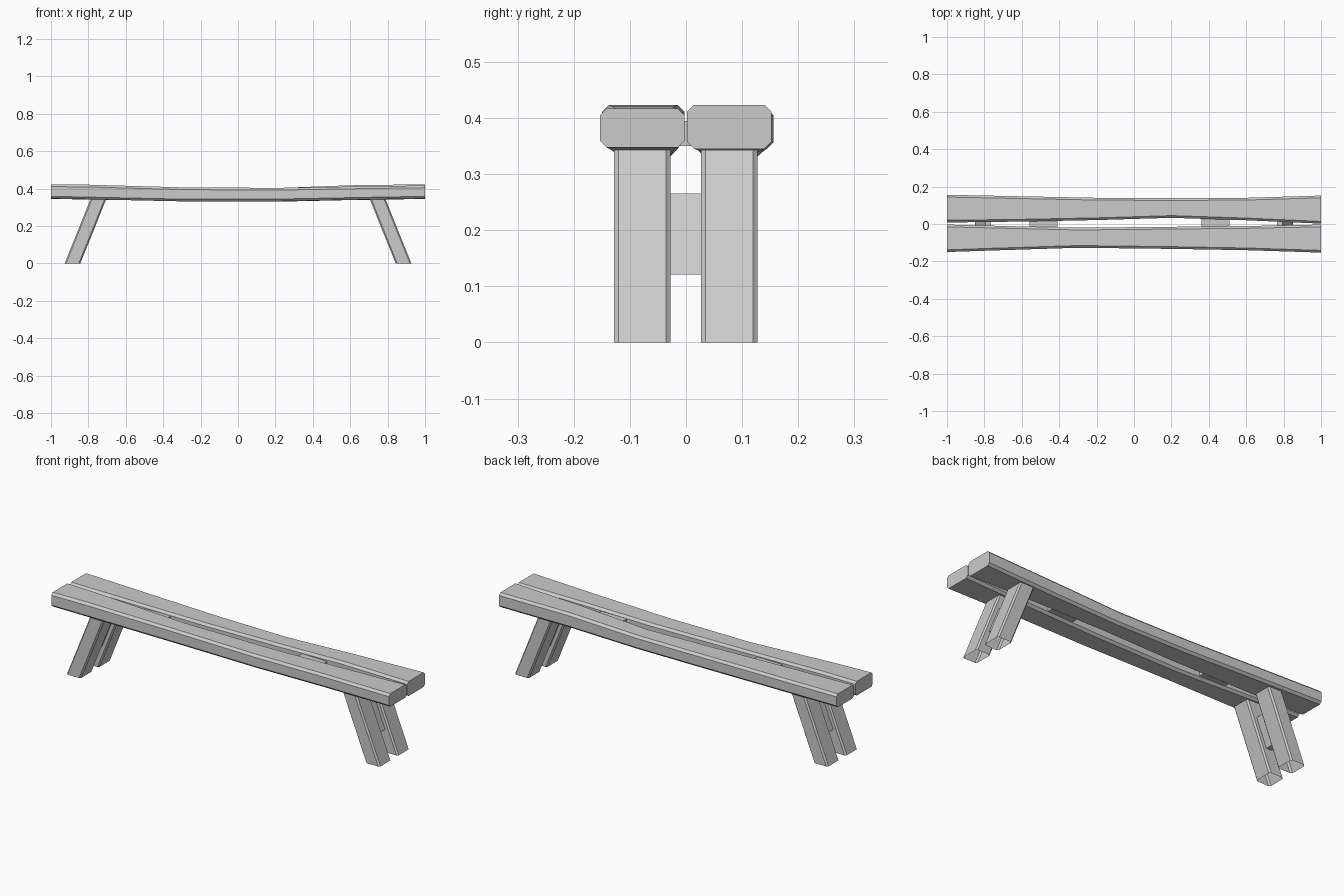
import bpy

if "Cube" in bpy.data.objects:
    bpy.data.objects.remove(bpy.data.objects["Cube"])


def mesh_object(name, verts, faces):
    me = bpy.data.meshes.new(name)
    me.from_pydata(verts, [], faces)
    me.validate()
    ob = bpy.data.objects.new(name, me)
    bpy.context.collection.objects.link(ob)
    return ob


def chamfered(a0, a1, b0, b1, c):
    """Octagonal outline of a rectangle with cut corners."""
    return [(a0 + c, b0), (a1 - c, b0), (a1, b0 + c), (a1, b1 - c),
            (a1 - c, b1), (a0 + c, b1), (a0, b1 - c), (a0, b0 + c)]


def loft(name, rings, cap_start=True, cap_end=True):
    n = len(rings[0])
    verts = [v for r in rings for v in r]
    faces = [(i * n + j, i * n + (j + 1) % n, (i + 1) * n + (j + 1) % n, (i + 1) * n + j)
             for i in range(len(rings) - 1) for j in range(n)]
    if cap_start:
        faces.append(tuple(reversed(range(n))))
    if cap_end:
        faces.append(tuple(range(len(verts) - n, len(verts))))
    return mesh_object(name, verts, faces)


def plank(name, stations):
    loft(name, [[(x, y, z) for y, z in chamfered(y0, y1, z0, z1, 0.012)]
                for x, y0, y1, z0, z1 in stations])


# Seat planks, slightly bowed: x, y range, z range
plank("front_plank", [
    (-1.0, -0.150, -0.003, 0.347, 0.423), (-0.8, -0.143, -0.008, 0.343, 0.421),
    (-0.3, -0.127, -0.020, 0.332, 0.407), (0.2, -0.133, -0.015, 0.332, 0.404),
    (0.6, -0.140, -0.011, 0.340, 0.411), (1.0, -0.153, -0.003, 0.347, 0.417)])
plank("back_plank", [
    (-1.0, 0.008, 0.156, 0.345, 0.417), (-0.6, 0.013, 0.148, 0.339, 0.411),
    (-0.2, 0.021, 0.140, 0.332, 0.405), (0.2, 0.033, 0.138, 0.330, 0.403),
    (0.6, 0.020, 0.140, 0.339, 0.418), (1.0, 0.002, 0.152, 0.345, 0.423)])

# Blocks joining the planks
for side, x0, x1 in (("left", -0.56, -0.41), ("right", 0.36, 0.51)):
    loft(side + "_plank_spacer",
         [[(x, y, z) for y, z in chamfered(-0.03, 0.05, 0.35, 0.395, 0)[::2]]
          for x in (x0, x1)])


# Splayed legs and the brace between each pair
def lean(z):
    return 0.885 - 0.402 * z


for side, s in (("left", -1), ("right", 1)):
    for row, yc in (("front", -0.078), ("back", 0.077)):
        outline = chamfered(-0.042, 0.042, yc - 0.05, yc + 0.05, 0.008)
        if s < 0:
            outline.reverse()
        loft(f"{row}_{side}_leg",
             [[(s * (lean(z) + a), b, z) for a, b in outline] for z in (0.0, 0.36)],
             cap_start=False)
    rect = [(-0.015, -0.04), (0.015, -0.04), (0.015, 0.04), (-0.015, 0.04)]
    if s < 0:
        rect.reverse()
    loft(f"{side}_leg_brace",
         [[(s * (lean(z) + a), b, z) for a, b in rect] for z in (0.121, 0.265)])
